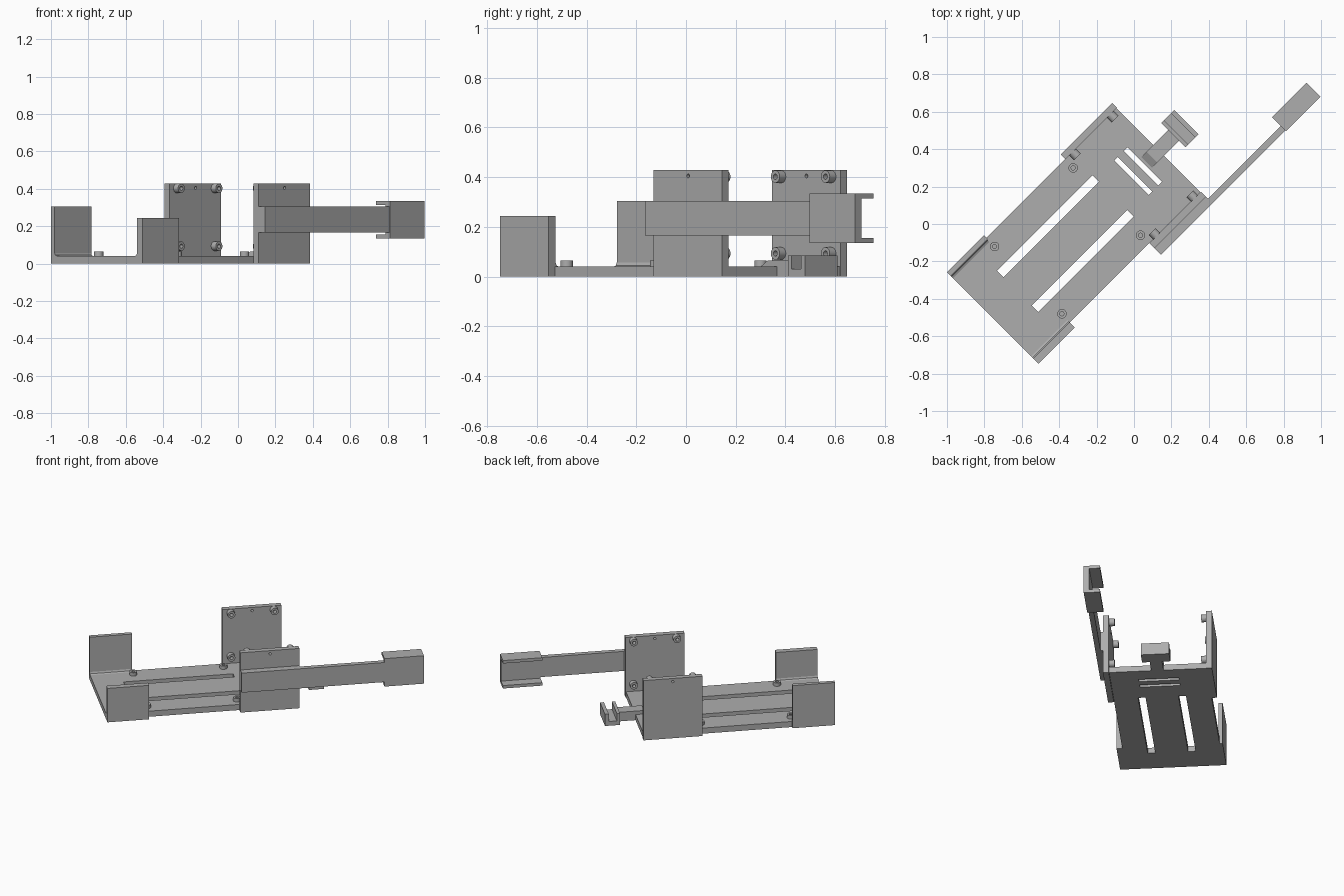
import bpy, bmesh, math
from mathutils import Matrix, Vector

if "Cube" in bpy.data.objects:
    bpy.data.objects.remove(bpy.data.objects["Cube"], do_unlink=True)

grey = bpy.data.materials.new("plain_grey")
grey.use_nodes = True
COLOUR = (0.42, 0.42, 0.42, 1)
grey.diffuse_color = COLOUR
grey.node_tree.nodes["Principled BSDF"].inputs["Base Color"].default_value = COLOUR

TURN = math.radians(45)   # the whole bracket lies diagonally; parts use its own axes


def finish(name, bm):
    bmesh.ops.recalc_face_normals(bm, faces=bm.faces)
    mesh = bpy.data.meshes.new(name)
    bm.to_mesh(mesh)
    bm.free()
    mesh.materials.append(grey)
    ob = bpy.data.objects.new(name, mesh)
    ob.rotation_euler.z = TURN
    bpy.context.collection.objects.link(ob)
    return ob


def box(name, u, v, z):
    bm = bmesh.new()
    size = Vector((u[1] - u[0], v[1] - v[0], z[1] - z[0]))
    mid = Vector((u[0] + u[1], v[0] + v[1], z[0] + z[1])) / 2
    bmesh.ops.create_cube(bm, size=1, matrix=Matrix.Translation(mid) @ Matrix.Diagonal(size).to_4x4())
    return finish(name, bm)


def prism(name, points, a, b, axis):
    """Extrude a profile of (across, z) points along u or v."""
    bm = bmesh.new()
    place = (lambda s, p: (s, p[0], p[1])) if axis == "u" else (lambda s, p: (p[0], s, p[1]))
    face = bm.faces.new([bm.verts.new(place(a, p)) for p in points])
    out = bmesh.ops.extrude_face_region(bm, geom=[face])
    verts = [g for g in out["geom"] if isinstance(g, bmesh.types.BMVert)]
    bmesh.ops.translate(bm, verts=verts, vec=place(b - a, (0, 0)))
    return finish(name, bm)


def rod(name, centre, r, depth, axis="z"):
    bm = bmesh.new()
    rot = Matrix.Rotation(math.pi / 2, 4, "X") if axis == "v" else Matrix()
    bmesh.ops.create_cone(bm, cap_ends=True, segments=24, radius1=r, radius2=r, depth=depth,
                          matrix=Matrix.Translation(centre) @ rot)
    return finish(name, bm)


def cut(ob, cutters):
    bpy.context.view_layer.objects.active = ob
    for c in cutters:
        c.hide_render = True
        mod = ob.modifiers.new("cut", "BOOLEAN")
        mod.operation, mod.solver, mod.object = "DIFFERENCE", "EXACT", c
        bpy.ops.object.modifier_apply(modifier=mod.name)
        bpy.data.objects.remove(c, do_unlink=True)


def smooth(ob):
    bpy.ops.object.select_all(action="DESELECT")
    ob.select_set(True)
    bpy.context.view_layer.objects.active = ob
    bpy.ops.object.shade_smooth_by_angle()


def stud(name, centre, depth, axis):
    ob = rod(name, centre, 0.025, depth, axis)
    cut(ob, [rod("stud_cutter", centre, 0.011, depth * 2, axis)])
    smooth(ob)


# Base plate with two long slots and two narrow slits
FRONT, BACK, FLOOR = -0.89, 0.372, 0.04
base = box("base_plate", (FRONT, BACK), (-0.13, 0.505), (0, FLOOR))
through = (-0.1, 0.2)
slots = [box("slot_cutter", (-0.694, 0.028), (v, v + 0.049), through) for v in (0.029, 0.292)]
slots += [box("slit_cutter", (u, u + 0.027), (0.053, 0.315), through) for u in (0.165, 0.238)]
cut(base, slots)

# Short walls at the front end, with small fillets at their feet
box("front_left_wall", (FRONT, -0.61), (0.496, 0.524), (0, 0.305))
box("front_right_wall", (FRONT, -0.615), (-0.168, -0.127), (0, 0.243))
for name, v, inward in (("left_fillet", 0.496, -1), ("right_fillet", -0.127, 1)):
    foot = [(v, FLOOR), (v, FLOOR + 0.016), (v + inward * 0.005, FLOOR + 0.005), (v + inward * 0.016, FLOOR)]
    prism(name, foot, FRONT, -0.615, "u")

# Tall walls with hollow studs and a pin hole
for side, (v0, v1), inner, inward in (("left", (0.503, 0.54), 0.503, -1),
                                      ("right", (-0.17, -0.132), -0.132, 1)):
    wall = box("tall_wall_" + side, (-0.014, 0.375), (v0, v1), (0, 0.428))
    cut(wall, [rod("pin_cutter", (0.182, inner, 0.405), 0.008, 0.2, "v")])
    for u in (0.04, 0.325):
        for z in (0.093, 0.402):
            stud("wall_stud_" + side, (u, inner + inward * 0.017, z), 0.036, "v")

# Hollow studs standing on the base
for u in (-0.612, -0.018):
    for v in (-0.067, 0.442):
        stud("base_stud", (u, v, FLOOR + 0.011), 0.026, "z")

# Long arm with a channel-shaped end
box("arm_root", (-0.014, 0.375), (-0.219, -0.168), (0.165, 0.305))
box("arm", (0.37, 0.93), (-0.219, -0.185), (0.165, 0.305))
outer, plate, lip = -0.224, -0.188, -0.118
low, high, t = 0.135, 0.335, 0.021
channel = [(outer, low), (lip, low), (lip, low + t), (plate, low + t),
           (plate, high - t), (lip, high - t), (lip, high), (outer, high)]
prism("arm_channel", channel, 0.926, 1.186, "u")

# Rear tab: ramped neck and grooved clip
prism("tab_neck", [(0.28, 0.02), (0.28, FLOOR), (0.32, 0.065), (0.49, 0.065), (0.49, 0), (0.372, 0), (0.36, 0.02)],
      0.145, 0.225, "v")
clip = [(0.484, 0), (0.583, 0), (0.583, 0.084), (0.558, 0.084),
        (0.558, 0.03), (0.505, 0.03), (0.505, 0.084), (0.484, 0.084)]
prism("tab_clip", clip, 0.095, 0.279, "v")
